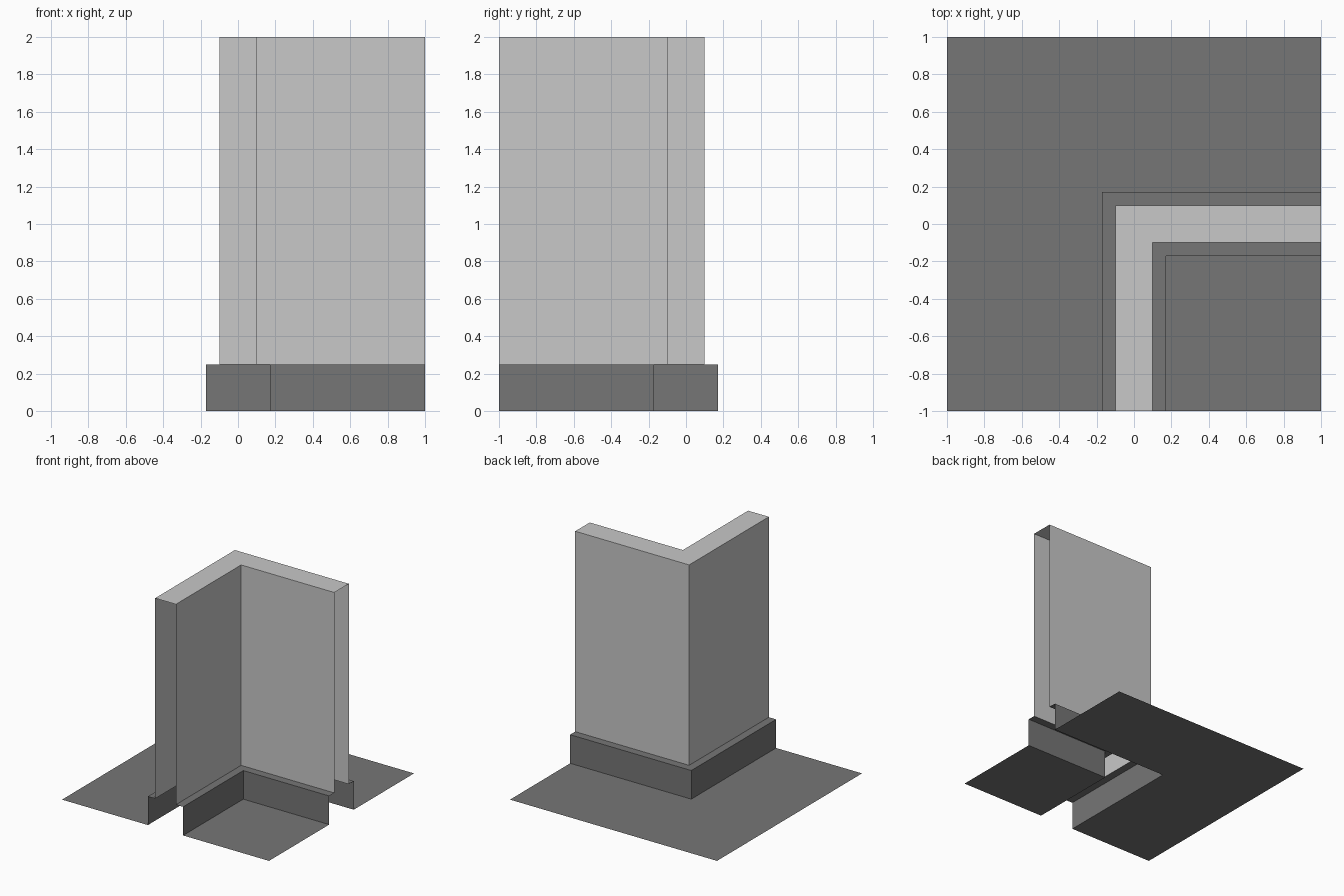
import bpy
import bmesh

if "Cube" in bpy.data.objects:
    bpy.data.objects.remove(bpy.data.objects["Cube"])


def material(name, value):
    m = bpy.data.materials.new(name)
    m.diffuse_color = (value, value, value, 1)
    m.use_nodes = True
    m.node_tree.nodes["Principled BSDF"].inputs["Base Color"].default_value = m.diffuse_color
    return m


dark = material("dark grey", 0.18)
light = material("light grey", 0.58)


def corner_strip(name, profile, mat):
    """Sweep an open (offset, height) profile along the mitred L-shaped wall line."""
    bm = bmesh.new()
    rows = [[bm.verts.new(p) for p in ((1, d, z), (-d, d, z), (-d, -1, z))]
            for d, z in profile]
    for a, b in zip(rows, rows[1:]):
        for i in range(2):
            bm.faces.new((a[i], a[i + 1], b[i + 1], b[i]))
    bmesh.ops.remove_doubles(bm, verts=bm.verts[:], dist=1e-5)
    me = bpy.data.meshes.new(name)
    bm.to_mesh(me)
    bm.free()
    me.materials.append(mat)
    ob = bpy.data.objects.new(name, me)
    bpy.context.collection.objects.link(ob)


WALL, SKIRT, SKIRT_H, TOP = 0.1, 0.17, 0.25, 2.0

# Floors on both sides of the wall (thin sheets, open under the wall)
corner_strip("outer_floor", [(1, 0), (SKIRT, 0)], dark)
corner_strip("inner_floor", [(-SKIRT, 0), (-1, 0)], dark)

# Skirting boards: upright face and top ledge up to the wall
corner_strip("outer_skirting", [(SKIRT, 0), (SKIRT, SKIRT_H), (WALL, SKIRT_H)], dark)
corner_strip("inner_skirting", [(-WALL, SKIRT_H), (-SKIRT, SKIRT_H), (-SKIRT, 0)], dark)

# Hollow wall shell with open ends and a closed top
corner_strip("wall", [(WALL, SKIRT_H), (WALL, TOP), (-WALL, TOP), (-WALL, SKIRT_H)], light)
